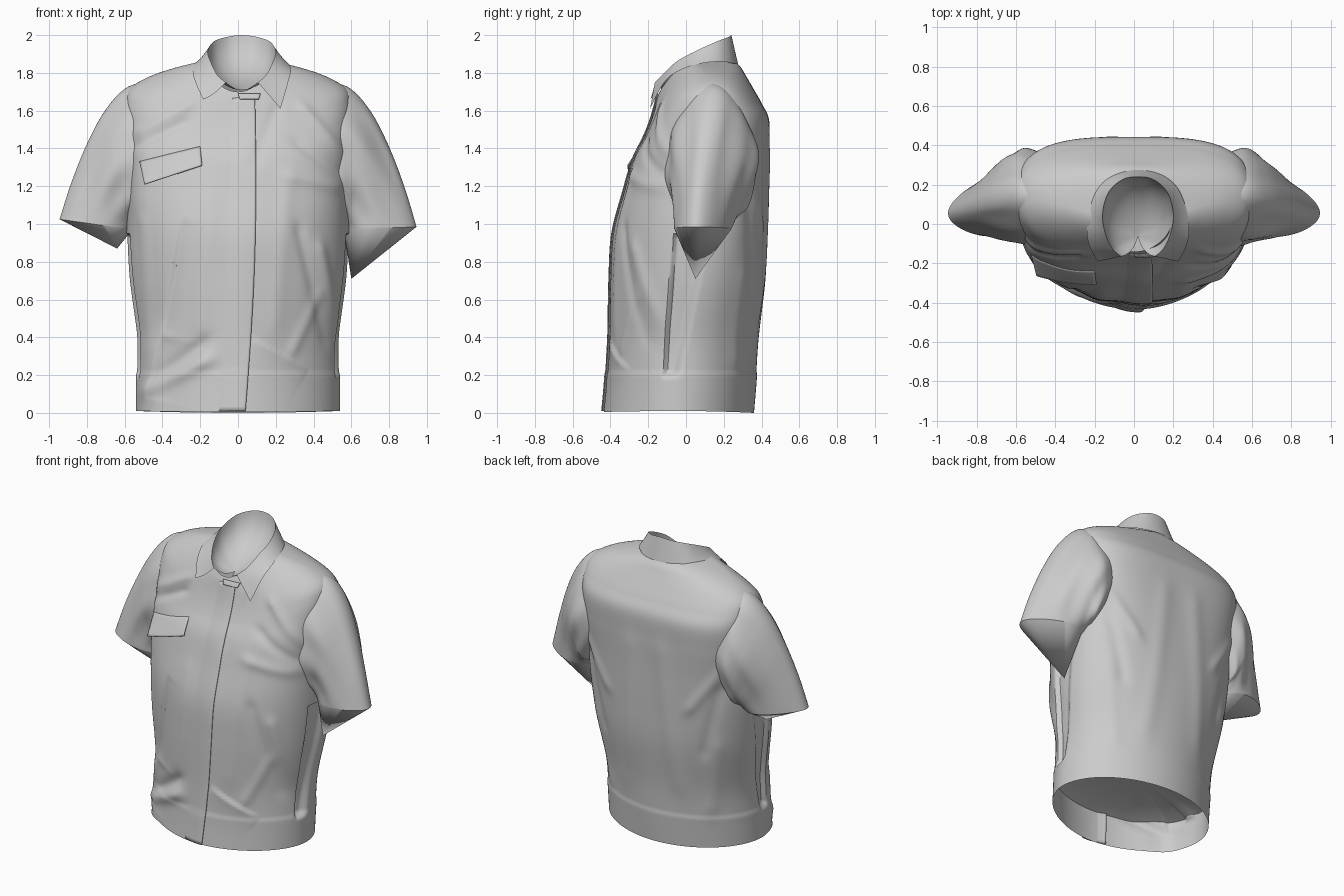
import bpy, math
from mathutils import Vector
from mathutils.bvhtree import BVHTree

if "Cube" in bpy.data.objects:
    bpy.data.objects.remove(bpy.data.objects["Cube"])


def spline(keys, u):
    """Catmull-Rom through a list of equal-length tuples, u in 0..1."""
    f = u * (len(keys) - 1)
    i = min(int(f), len(keys) - 2)
    t = f - i
    p = [keys[max(0, min(len(keys) - 1, i + k))] for k in (-1, 0, 1, 2)]
    return [0.5 * (2*b + (c - a)*t + (2*a - 5*b + 4*c - d)*t*t + (3*b - a - 3*c + d)*t**3)
            for a, b, c, d in zip(*p)]


def make(name, verts, faces, angle=40):
    me = bpy.data.meshes.new(name)
    me.from_pydata([tuple(v) for v in verts], [], faces)
    me.update()
    me.shade_smooth()
    me.set_sharp_from_angle(angle=math.radians(angle))
    ob = bpy.data.objects.new(name, me)
    bpy.context.collection.objects.link(ob)
    return ob


def grid_faces(rows, cols, closed):
    n = cols if closed else cols - 1
    return [(r*cols + c, r*cols + (c+1) % cols, (r+1)*cols + (c+1) % cols, (r+1)*cols + c)
            for r in range(rows - 1) for c in range(n)]


def smooth(a, b, x):
    t = max(0, min(1, (x - a) / (b - a)))
    return t * t * (3 - 2 * t)


def crease(x, z, folds):
    """Soft ridges (w > 0) or one-sided cloth overlaps (w < 0) along segments."""
    out = 0
    for x0, z0, x1, z1, w, d in folds:
        dx, dz = x1 - x0, z1 - z0
        L = math.hypot(dx, dz)
        t = ((x - x0)*dx + (z - z0)*dz) / L**2
        s = ((x - x0)*dz - (z - z0)*dx) / L
        if w < 0:
            if 0 < t < 1 and s > -0.02:
                out += d * smooth(-.008, .008, s) * math.exp(-max(s, 0) / -w) * math.sin(math.pi*t)**.5
        else:
            e = max(0, -t, t - 1) * L
            out += d * math.exp(-(s/w)**2 - (e/(2*w))**2)
    return out


# Torso: side/front/back height, half width, front y, back y, centre y, squareness
BODY = [
    (.01, .005, .0, .535, -.43, .355, -.04, 1.85, 1.95),
    (.18, .18, .18, .535, -.415, .37, -.03, 1.88, 1.98),
    (.40, .40, .40, .535, -.405, .385, -.01, 1.95, 2.08),
    (.70, .70, .70, .575, -.40, .42, .03, 2.1, 2.25),
    (.95, .95, .95, .59, -.385, .43, .06, 2.25, 2.45),
    (1.20, 1.18, 1.2, .585, -.325, .435, .08, 2.5, 2.75),
    (1.40, 1.34, 1.4, .59, -.28, .44, .10, 2.5, 3.1),
    (1.55, 1.45, 1.55, .60, -.225, .44, .12, 2.5, 3.1),
    (1.65, 1.52, 1.64, .60, -.195, .40, .13, 2.4, 2.8),
    (1.72, 1.58, 1.72, .57, -.175, .355, .13, 2.3, 2.5),
    (1.78, 1.63, 1.78, .47, -.162, .32, .12, 2.2, 2.3),
    (1.825, 1.67, 1.83, .34, -.152, .29, .09, 2.0, 2.1),
    (1.86, 1.70, 1.87, .20, -.14, .25, .05, 2.0, 2.0),
]
FRONT = [
    (-.47, .08, -.40, .40, -.08, -.03), (-.40, .42, -.30, 1.02, -.07, -.022),
    (.08, .40, .37, .23, -.08, .018), (-.47, .0, -.45, .3, .07, .045),
    (.56, .30, .44, .85, .03, .02), (.46, .40, .33, .95, .03, -.014),
    (-.45, .13, -.20, .26, .04, .025), (-.42, .20, -.2, .36, .035, -.018),
    (-.50, 1.50, -.28, 1.62, .03, .014), (-.52, 1.42, -.30, 1.53, .025, -.012),
    (.55, 1.38, .36, 1.60, .03, .016), (.52, 1.28, .33, 1.42, .03, -.014),
    (.50, 1.2, .30, 1.25, .035, .012), (.2, .5, .26, 1.2, .05, .008),
    (-.2, .5, -.15, 1.1, .05, .008), (.3, .35, .42, .6, .03, .010),
    (-.48, .5, -.5, 1.0, .03, .012), (.10, 1.35, .2, 1.6, .035, -.008),
    (-.53, 1.15, -.52, 1.35, .06, .025),
]
BACK = [
    (-.5, 1.25, -.32, 1.0, .035, .012), (.5, 1.25, .32, 1.0, .035, .012),
    (-.48, 1.1, -.38, .7, .035, -.012), (.48, 1.1, .38, .7, .035, -.012),
    (-.2, .45, -.12, 1.3, .06, .008), (.2, .4, .12, 1.3, .06, .008),
    (.38, .3, .45, .7, .04, .010), (-.38, .3, -.45, .7, .04, .010),
]
ROWS, COLS = 190, 280
verts = []
for r in range(ROWS):
    zs, zf, zb, a, yf, yb, yc, nf, nb = spline(BODY, r / (ROWS - 1))
    for c in range(COLS):
        t = 2 * math.pi * c / COLS
        ct, st = math.cos(t), math.sin(t)
        n, b, ze = (nf, yf - yc, zf) if st < 0 else (nb, yb - yc, zb)
        s = abs(st) ** (2 / n)
        x = a * math.copysign(abs(ct) ** (2 / n), ct)
        y = yc + b * s
        z = zs + (ze - zs) * s * s
        d = s * crease(x, z, FRONT if st < 0 else BACK)
        d += .005 * smooth(.225, .20, z)                       # hem band
        if .18 < z < .95 and abs(y + .03) < .2:                # sunken side gusset
            q = (z - .18) / .77
            lo, hi = -.12 + .06 * q, -.06 + .16 * q
            d -= .03 * smooth(lo - .01, lo + .01, y) * smooth(hi + .04, hi - .03, y) * smooth(0, .05, q)
        nrm = Vector((ct / a, st / abs(b), 0)).normalized()
        verts.append(Vector((x, y, z)) + nrm * d)
body_faces = grid_faces(ROWS, COLS, True)
make("shirt_body", verts, body_faces, 40)
surface = BVHTree.FromPolygons(verts, body_faces)

# Inner lining closing the body above the hem band
row = next(r for r in range(ROWS) if verts[r * COLS].z > .2)
rim = verts[row * COLS:(row + 1) * COLS]
mid = Vector((0, -.01, .26))
dome = [mid + (p - mid) * k + Vector((0, 0, (p.z - mid.z) * (k**3 - k)))
        for k in (1, .9, .75, .5, .25, .02) for p in rim]
make("hem_lining", dome, grid_faces(6, COLS, True))

# Sleeves: outer x/y/z, inner x/y/z, half depth
ARM = [
    (.46, .13, 1.76, .47, .12, 1.10, .29),
    (.59, .145, 1.72, .52, .13, 1.04, .305),
    (.70, .13, 1.60, .54, .135, 1.01, .285),
    (.795, .105, 1.42, .55, .13, 1.0, .245),
    (.88, .075, 1.20, .555, .12, .98, .205),
    (.945, .055, .985, .56, .11, .97, .185),
]
SR, SC = 60, 72


def sleeve(name, sx, apex, lift):
    v = []
    for r in range(SR):
        u = r / (SR - 1)
        k = spline(ARM, u)
        o, i, hy = Vector(k[:3]), Vector(k[3:6]), k[6]
        o.z += lift * u * u
        for c in range(SC):
            t = 2 * math.pi * c / SC
            w = 1 + (.05*math.sin(5*t + 3*u) + .03*math.sin(9*t - 5*u + sx)) * math.sin(math.pi*u)
            w *= 1 - .22 * (1 + math.cos(t))                   # narrower towards the outside
            p = (o + i)/2 + (o - i)/2 * math.cos(t) + Vector((0, hy * w * math.sin(t), 0))
            v.append((p.x * sx, p.y, p.z))
    f = grid_faces(SR, SC, True)
    # Fan closing the cuff towards the side seam
    v.append(apex)
    base = (SR - 1) * SC
    f += [(base + c, base + (c + 1) % SC, len(v) - 1) for c in range(SC)]
    if sx > 0:
        f = [q[::-1] for q in f]
    make(name, v, f, 35)


sleeve("sleeve_right", 1, (.60, .05, .71), 0)
sleeve("sleeve_left", -1, (-.64, .05, .87), .04)

# Collar: folded edge, outer hem and inner stand, from the front opening to the back
FOLD = [(.085, -.165, 1.75), (.13, -.125, 1.79), (.165, -.05, 1.86), (.18, .05, 1.915),
        (.15, .16, 1.965), (.08, .225, 1.99), (0, .24, 2.0)]
HEM = [(.205, -.19, 1.61), (.245, -.115, 1.75), (.26, -.03, 1.815), (.245, .08, 1.85),
       (.20, .185, 1.86), (.12, .25, 1.85), (0, .275, 1.85)]
STAND = [(.02, -.15, 1.70), (.10, -.12, 1.715), (.155, -.05, 1.74), (.17, .05, 1.76),
         (.14, .15, 1.78), (.075, .21, 1.79), (0, .22, 1.79)]


def whole(keys):
    left = [(.02 - x, y, z + (.05 if i == 0 and keys is HEM else 0))
            for i, (x, y, z) in enumerate(keys)]
    return left + [(x + .02, y, z) for x, y, z in keys[-2::-1]]


def strip(name, edge_a, edge_m, edge_b, cols=90, rows=14):
    """Surface from edge a to edge b, curved towards edge m."""
    v = []
    for r in range(rows):
        q = r / (rows - 1)
        for c in range(cols):
            a, m, b = [Vector(spline(e, c / (cols - 1))) for e in (edge_a, edge_m, edge_b)]
            v.append(a * (1-q)**2 + m * 2*q*(1-q) + b * q*q)
    return make(name, v, grid_faces(rows, cols, False), 60)


half = [tuple((Vector(a) + Vector(b)) / 2) for a, b in zip(FOLD, HEM)]
strip("collar_fall", whole(FOLD), whole(half), whole(HEM))
strip("collar_lining", whole(FOLD), whole(STAND), [(.02, -.06, 1.71)] * 13)


def patch(name, corners, lift_top, lift_bottom, lift_left=0, even=False, cols=24, rows=10):
    """Cloth piece laid on the front of the body; corners are x, z."""
    tl, tr, bl, br = [Vector((x, 0, z)) for x, z in corners]
    v = []
    for r in range(rows):
        q = r / (rows - 1)
        for c in range(cols):
            u = c / (cols - 1)
            p = tl.lerp(tr, u).lerp(bl.lerp(br, u), q)
            if even:
                p.x += .025 * math.sin(math.pi * q) * u
            hit = surface.ray_cast(Vector((p.x, -2, p.z)), Vector((0, 1, 0)))[0]
            p.y = (hit.y if hit else -.15) - (lift_top + (lift_bottom - lift_top) * q)
            p.y -= lift_left * (1 - u)**2 * (1 if even else q)
            v.append(p)
    ob = make(name, v, grid_faces(rows, cols, False))
    m = ob.modifiers.new("thickness", 'SOLIDIFY')
    m.thickness, m.offset = .006, 0
    return ob


# Button placket, pocket flap and the small closing tab under the collar
patch("placket", [(-.07, 1.66), (.09, 1.68), (-.12, .01), (.04, .01)], .008, .012, -.02, True, 16, 70)
patch("pocket_flap", [(-.52, 1.33), (-.20, 1.41), (-.495, 1.21), (-.19, 1.31)], -.003, .026, .04)
patch("collar_tab", [(.0, 1.69), (.12, 1.69), (.01, 1.66), (.11, 1.66)], .012, .016, 0, False, 10, 5)
